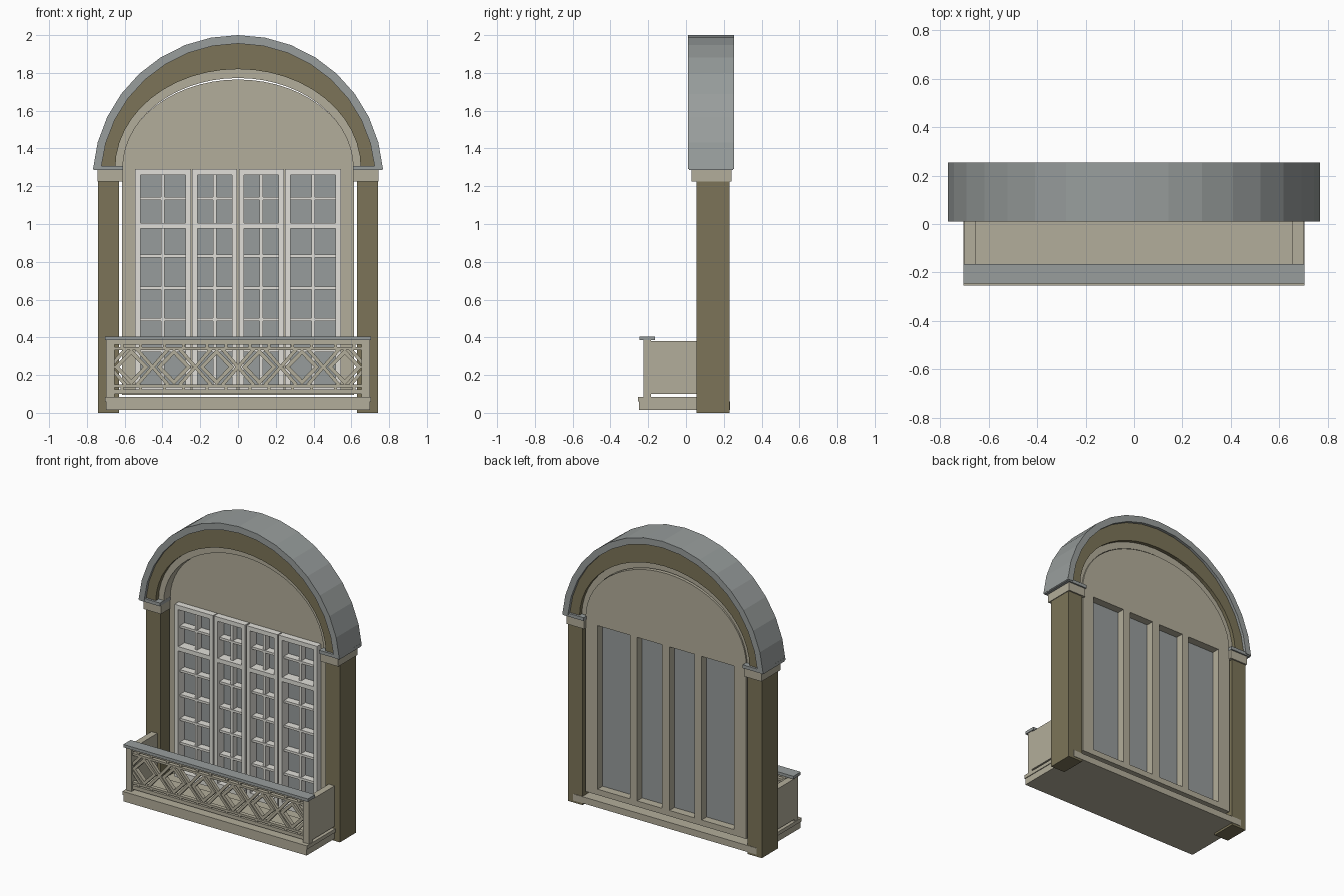
import bpy
from math import sin, cos, pi, hypot

old = bpy.data.objects.get("Cube")
if old:
    bpy.data.objects.remove(old, do_unlink=True)


def material(name, rgb):
    m = bpy.data.materials.new(name)
    m.use_nodes = True
    m.diffuse_color = (*rgb, 1)
    m.node_tree.nodes["Principled BSDF"].inputs["Base Color"].default_value = (*rgb, 1)
    return m


STONE = material("beige stone", (0.45, 0.42, 0.325))
OLIVE = material("olive stone", (0.2, 0.175, 0.098))
TRIM = material("grey trim", (0.315, 0.34, 0.335))
WHITE = material("off white paint", (0.75, 0.74, 0.69))
GLASS = material("grey glass", (0.31, 0.335, 0.335))


def rect(x0, x1, z0, z1):
    return [(x0, z0), (x1, z0), (x1, z1), (x0, z1)]


def arc(a, b, zc, start=0.0, n=16):
    """Points from the right springing to the left one."""
    step = (pi - 2 * start) / n
    return [(a * cos(start + i * step), zc + b * sin(start + i * step)) for i in range(n + 1)]


def plate(name, loops, y0, y1, mat):
    """Extrude outlines (inner loops become holes) from y0 to y1."""
    cu = bpy.data.curves.new(name, 'CURVE')
    cu.dimensions = '2D'
    cu.fill_mode = 'BOTH'
    cu.extrude = (y1 - y0) / 2
    for loop in loops:
        sp = cu.splines.new('POLY')
        sp.points.add(len(loop) - 1)
        for p, (x, z) in zip(sp.points, loop):
            p.co = (x, z, 0, 1)
        sp.use_cyclic_u = True
    tmp = bpy.data.objects.new(name + "_outline", cu)
    bpy.context.collection.objects.link(tmp)
    dg = bpy.context.evaluated_depsgraph_get()
    me = bpy.data.meshes.new_from_object(tmp.evaluated_get(dg))
    bpy.data.objects.remove(tmp, do_unlink=True)
    for v in me.vertices:
        x, z, d = v.co
        v.co = (x, (y0 + y1) / 2 - d, z)
    for f in me.polygons:
        f.use_smooth = False
    me.materials.clear()
    me.materials.append(mat)
    bpy.context.collection.objects.link(bpy.data.objects.new(name, me))


def box(name, x0, x1, y0, y1, z0, z1, mat):
    plate(name, [rect(x0, x1, z0, z1)], y0, y1, mat)


def bar(name, p, q, w, y0, y1, mat):
    """Flat strip of width w from p to q in the x-z plane."""
    dx, dz = q[0] - p[0], q[1] - p[1]
    k = w / 2 / hypot(dx, dz)
    nx, nz = -dz * k, dx * k
    plate(name, [[(p[0] + nx, p[1] + nz), (p[0] - nx, p[1] - nz),
                  (q[0] - nx, q[1] - nz), (q[0] + nx, q[1] + nz)]], y0, y1, mat)


# Pillars, capitals and grey impost slabs
for side, s in (("left", 1), ("right", -1)):
    def pair(name, a, b, *rest):
        box(side + "_" + name, min(s * a, s * b), max(s * a, s * b), *rest)
    pair("pillar", 0.63, 0.74, 0.055, 0.23, 0, 1.225, OLIVE)
    pair("capital", 0.61, 0.745, 0.03, 0.24, 1.225, 1.285, STONE)
    pair("impost", 0.608, 0.765, 0.015, 0.25, 1.285, 1.308, TRIM)
    # Balcony sides
    pair("balcony_side", 0.655, 0.7, -0.19, 0.055, 0.1, 0.38, STONE)
    pair("balcony_post", 0.655, 0.7, -0.225, -0.185, 0.08, 0.385, STONE)

# Arch: grey hood, olive face and beige inner ring
zc = 1.23
hood_outer = arc(0.77, 0.77, zc, 0.08)
hood_inner = arc(0.728, 0.725, zc, 0.09)
soffit = arc(0.65, 0.525, 1.295, n=24)
ring_inner = arc(0.61, 0.478, 1.295, n=28)
plate("arch_hood", [hood_outer + hood_inner[::-1]], 0.01, 0.255, TRIM)
plate("arch_face", [hood_inner + soffit[::-1]], 0.03, 0.235, OLIVE)
plate("arch_ring", [soffit + ring_inner[::-1]], 0.06, 0.21, STONE)

# Wall panel with arched head and four openings
windows = [(-0.545, -0.25), (-0.243, -0.005), (0.005, 0.243), (0.25, 0.545)]
EDGE, JAMB, LOW, HIGH = 0.028, 0.023, 0.1, 1.29
outline = [(-0.614, 0.095), (0.614, 0.095)] + arc(0.614, 0.47, 1.295, n=28)
holes = [rect(a + JAMB, b - JAMB, 0.135, 1.265) for a, b in windows]
plate("wall_panel", [outline] + holes, 0.13, 0.22, STONE)

# Windows: frame, muntins and glass
for i, (a, b) in enumerate(windows, 1):
    l, r, mid = a + EDGE, b - EDGE, (a + b) / 2
    panes = [rect(l, r, 0.14, 0.975), rect(l, r, 1.005, 1.26)]
    plate(f"window_frame_{i}", [rect(a, b, LOW, HIGH)] + panes, 0.085, 0.13, WHITE)
    plate(f"window_jamb_{i}", [rect(a + JAMB, b - JAMB, 0.135, 1.265)] + panes,
          0.13, 0.155, WHITE)
    box(f"window_glass_{i}", a + JAMB, b - JAMB, 0.155, 0.165, 0.135, 1.265, GLASS)
    box(f"upright_muntin_{i}", mid - 0.009, mid + 0.009, 0.11, 0.155, 0.14, 1.26, WHITE)
    for z in (0.33, 0.495, 0.66, 0.83, 1.135):
        box(f"cross_muntin_{i}", l, r, 0.105, 0.155, z - 0.008, z + 0.008, WHITE)

# Balcony floor and handrail
box("balcony_floor", -0.7, 0.7, -0.25, 0.233, 0.015, 0.06, STONE)
box("floor_lip", -0.705, 0.705, -0.255, 0.055, 0.06, 0.085, STONE)
box("handrail", -0.705, 0.705, -0.245, -0.165, 0.385, 0.405, TRIM)

# Balcony lattice: rails, diamonds and crossing strips
Y0, Y1 = -0.218, -0.19
for name, z0, z1 in (("bottom", 0.1, 0.125), ("lower", 0.135, 0.15),
                     ("upper", 0.333, 0.348), ("top", 0.362, 0.385)):
    box(name + "_lattice_rail", -0.66, 0.66, Y0, Y1, z0, z1, STONE)
PITCH, MID, W, H = 0.226, 0.243, 0.092, 0.095
for i in range(6):
    cx = (i - 2.5) * PITCH
    diamond = [(cx + W, MID), (cx, MID + H), (cx - W, MID), (cx, MID - H)]
    inner = [(cx + (x - cx) * 0.7, MID + (z - MID) * 0.7) for x, z in diamond]
    plate("lattice_diamond", [diamond, inner], Y0, Y1, STONE)
    for s in (-1, 1):
        edge = cx + s * PITCH / 2
        for t in (-1, 1):
            bar("lattice_strip", (edge, MID), (cx + s * 0.03, MID + t * 0.095),
                0.018, Y0 + 0.003, Y1 - 0.003, STONE)
            bar("lattice_tie", (cx + s * 0.05, MID + t * 0.098), (cx + s * 0.05, MID + t * 0.125),
                0.016, Y0 + 0.003, Y1 - 0.003, STONE)
